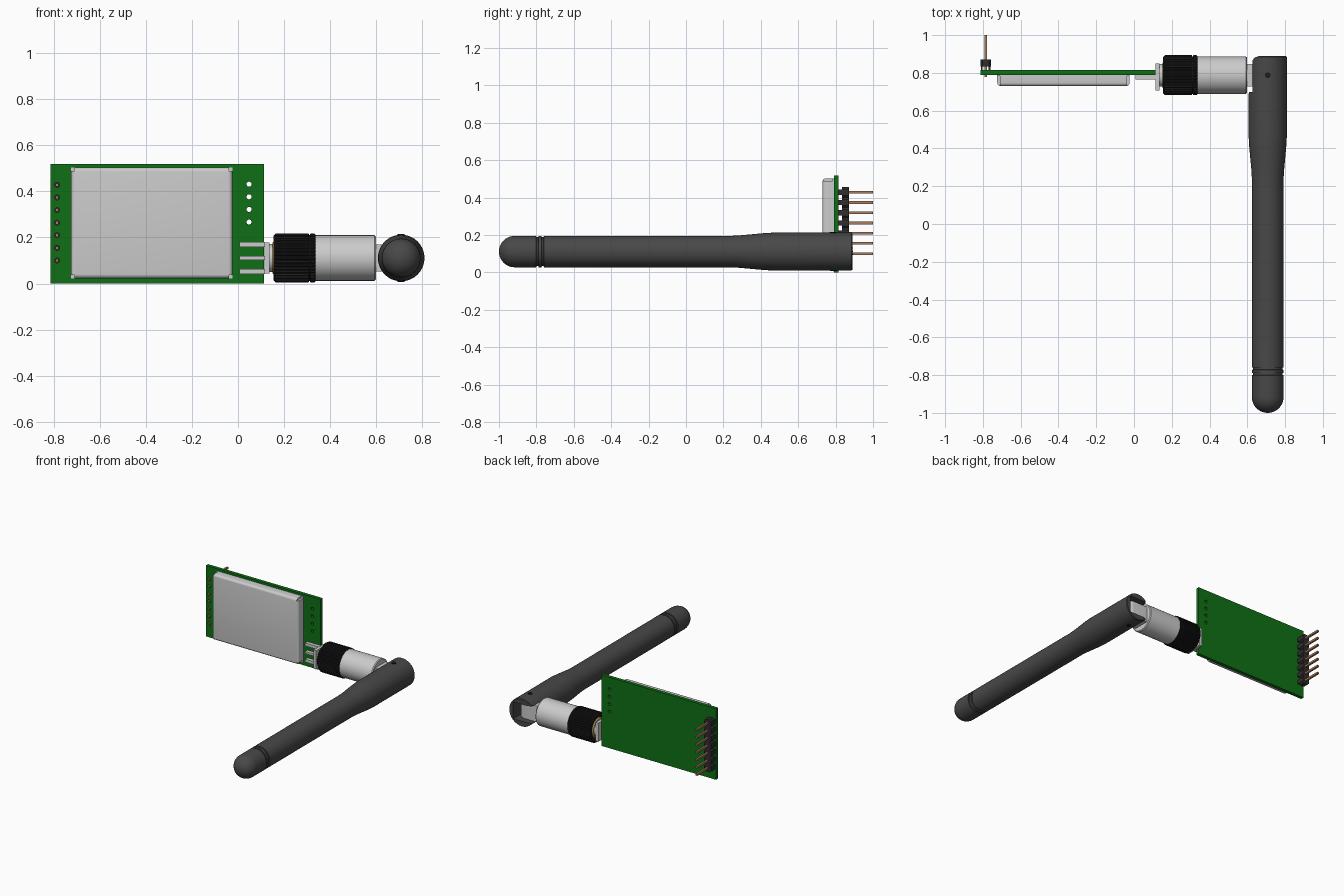
import bpy, bmesh
from math import pi, sin, cos, radians
from mathutils import Matrix, Vector

if "Cube" in bpy.data.objects:
    bpy.data.objects.remove(bpy.data.objects["Cube"])


def mat(name, r, g, b):
    m = bpy.data.materials.new(name)
    m.diffuse_color = (r, g, b, 1)
    m.use_nodes = True
    m.node_tree.nodes["Principled BSDF"].inputs["Base Color"].default_value = m.diffuse_color
    return m


GREEN = mat("board_green", 0.005, 0.16, 0.008)
RUBBER = mat("rubber_grey", 0.065, 0.065, 0.065)
BLACK = mat("black", 0.012, 0.012, 0.012)
PLASTIC = mat("header_plastic", 0.03, 0.027, 0.027)
COPPER = mat("copper", 0.38, 0.2, 0.11)
GOLD = mat("gold", 0.6, 0.4, 0.1)


def finish(name, bm, material=None):
    bmesh.ops.recalc_face_normals(bm, faces=bm.faces)
    me = bpy.data.meshes.new(name)
    bm.to_mesh(me)
    bm.free()
    ob = bpy.data.objects.new(name, me)
    bpy.context.collection.objects.link(ob)
    if material:
        me.materials.append(material)
    return ob


def add_box(bm, x0, x1, y0, y1, z0, z1):
    m = Matrix.Translation(((x0 + x1) / 2, (y0 + y1) / 2, (z0 + z1) / 2))
    m = m @ Matrix.Diagonal((x1 - x0, y1 - y0, z1 - z0, 1))
    return bmesh.ops.create_cube(bm, size=1, matrix=m)["verts"]


def boxes(name, dims, material=None):
    bm = bmesh.new()
    for d in dims:
        add_box(bm, *d)
    return finish(name, bm, material)


def add_prism(bm, points, offset):
    """Extrude a flat outline by an offset vector."""
    f = bm.faces.new([bm.verts.new(p) for p in points])
    new = bmesh.ops.extrude_face_region(bm, geom=[f])["geom"]
    bmesh.ops.translate(bm, vec=offset, verts=[v for v in new if isinstance(v, bmesh.types.BMVert)])


def lathe(name, profile, axis, centre, seg=48, material=None, ripple=0):
    """Revolve (position, radius) pairs about X, Y or Z; a third value of 1 ribs that ring."""
    bm = bmesh.new()
    rings = []
    for t, r, *rib in profile:
        if r == 0:
            rings.append([bm.verts.new((0, 0, t))] * seg)
            continue
        ring = []
        for i in range(seg):
            rr = r - (ripple if rib and i % 4 > 1 else 0)
            a = 2 * pi * i / seg
            ring.append(bm.verts.new((rr * cos(a), rr * sin(a), t)))
        rings.append(ring)
    for a, b in zip(rings, rings[1:]):
        for i in range(seg):
            j = (i + 1) % seg
            bm.faces.new(list(dict.fromkeys((a[i], a[j], b[j], b[i]))))
    rot = {"X": Matrix.Rotation(pi / 2, 4, "Y"), "Y": Matrix.Rotation(-pi / 2, 4, "X"), "Z": Matrix()}[axis]
    bm.transform(Matrix.Translation(centre) @ rot)
    return finish(name, bm, material)


def cut(ob, cutter):
    mod = ob.modifiers.new("cut", "BOOLEAN")
    mod.operation, mod.solver, mod.object = "DIFFERENCE", "EXACT", cutter
    bpy.context.view_layer.objects.active = ob
    bpy.ops.object.modifier_apply(modifier=mod.name)
    bpy.data.objects.remove(cutter)


PITCH = 0.0547
PIN_X, PIN_Z = -0.785, [0.1 + PITCH * i for i in range(7)]
AY, AZ = 0.788, 0.111          # connector axis
HX = 0.708                     # antenna axis

# circuit board with drilled holes
board = boxes("circuit_board", [(-0.813, 0.113, 0.79, 0.815, 0, 0.518)], GREEN)
bm = bmesh.new()
for x, z in [(PIN_X, z) for z in PIN_Z] + [(0.048, 0.267 + PITCH * i) for i in range(4)]:
    m = Matrix.Translation((x, 0.8, z)) @ Matrix.Rotation(pi / 2, 4, "X")
    bmesh.ops.create_cone(bm, cap_ends=True, segments=16, radius1=0.011, radius2=0.011, depth=0.1, matrix=m)
cut(board, finish("hole_cutter", bm))

# metal shield can: rounded front edges, notched corners
sx, sz = (-0.724, -0.024), (0.023, 0.503)
bm = bmesh.new()
add_box(bm, *sx, 0.73, 0.79, *sz)
front = [e for e in bm.edges if all(v.co.y < 0.75 for v in e.verts)]
bmesh.ops.bevel(bm, geom=front, offset=0.018, segments=4, profile=0.5, affect="EDGES")
shield = finish("shield_can", bm)
n = 0.014
cut(shield, boxes("notch_cutter", [(x - n, x + n, 0.7, 0.784, z - n, z + n) for x in sx for z in sz]))

# pin header: chamfered blocks with small feet, and pins
bm = bmesh.new()
h, c = PITCH / 2, 0.011
for z in PIN_Z:
    outline = [(-h, c - h), (c - h, -h), (h - c, -h), (h, c - h),
               (h, h - c), (h - c, h), (c - h, h), (-h, h - c)]
    add_prism(bm, [(PIN_X + a, 0.833, z + b) for a, b in outline], Vector((0, 0.039, 0)))
    for s in (-1, 1):
        add_box(bm, PIN_X + s * 0.021 - 0.005, PIN_X + s * 0.021 + 0.005, 0.815, 0.835, z - 0.014, z + 0.014)
finish("pin_header", bm, PLASTIC)
p = 0.007
boxes("header_pins", [(PIN_X - p, PIN_X + p, 0.778, 1.0, z - p, z + p) for z in PIN_Z], COPPER)

# edge connector: solder legs, flange, collar and threaded barrel
boxes("connector_legs", [(0.007, 0.118, 0.764, 0.79, AZ + d - w, AZ + d + w)
                         for d, w in ((-0.059, 0.011), (0, 0.008), (0.059, 0.011))])
boxes("connector_flange", [(0.114, 0.136, 0.708, 0.85, AZ - 0.068, AZ + 0.068)])
lathe("connector_collar", [(0.13, 0), (0.13, 0.06), (0.156, 0.06), (0.156, 0)], "X", (0, AY, AZ))
lathe("threaded_barrel", [(0.15, 0), (0.15, 0.066), (0.157, 0.072), (0.3, 0.072), (0.3, 0)],
      "X", (0, AY, AZ), material=GOLD)

# knurled nut, hollow towards the board
lathe("knurled_nut", [(0.22, 0), (0.22, 0.08), (0.154, 0.08), (0.154, 0.096), (0.164, 0.106, 1),
                      (0.306, 0.106, 1), (0.308, 0.1), (0.312, 0.1), (0.314, 0.106, 1),
                      (0.33, 0.106, 1), (0.337, 0.1), (0.337, 0)],
      "X", (0, AY, AZ), seg=160, material=BLACK, ripple=0.006)

# smooth metal sleeve
lathe("antenna_sleeve", [(0.33, 0), (0.33, 0.099), (0.592, 0.099), (0.598, 0.094), (0.598, 0)],
      "X", (0, AY, AZ), seg=64)

# hinge tongue with rounded end
bm = bmesh.new()
arc = [(HX + 0.06 * cos(a), AY + 0.06 * sin(a)) for a in [pi * (i / 12 - 0.5) for i in range(13)]]
add_prism(bm, [(x, y, AZ - 0.058) for x, y in [(0.59, AY + 0.06), (0.59, AY - 0.06)] + arc], Vector((0, 0, 0.116)))
finish("hinge_tongue", bm)

# antenna whip: domed tip, two grooves, thicker hinge end
R = 0.084
whip = [(-1 + R * (1 - cos(a)), R * sin(a)) for a in [pi / 2 * i / 10 for i in range(11)]]
for g in (-0.795, -0.766):
    whip += [(g - 0.006, R), (g - 0.005, R - 0.007), (g + 0.005, R - 0.007), (g + 0.006, R)]
whip += [(0.24, R), (0.29, 0.087), (0.41, 0.098), (0.46, 0.101), (0.884, 0.101), (0.889, 0.097), (0.889, 0)]
antenna = lathe("antenna_whip", whip, "Y", (HX, 0, AZ), seg=64, material=RUBBER)
bm = bmesh.new()
side = [(0.5, 1), (0.68, 1), (0.664, 0.89), (0.64, 0.882), (0.627, 0.867), (0.622, 0.845),
        (0.622, 0.73), (0.6, 0.67), (0.5, 0.67)]
add_prism(bm, [(x, y, -0.1) for x, y in side], Vector((0, 0, 0.5)))
cut(antenna, finish("side_cutter", bm))
cut(antenna, boxes("slot_cutter", [(0.5, 0.775, 0.7, 1, AZ - 0.062, AZ + 0.062)]))

# hinge pin through the fork
lathe("hinge_pin", [(0.006, 0), (0.006, 0.015), (0.216, 0.015), (0.216, 0)], "Z", (HX, AY, 0),
      seg=24, material=BLACK)

# smooth shading with crisp edges
bpy.ops.object.select_all(action="SELECT")
bpy.ops.object.shade_smooth_by_angle(angle=radians(30))
